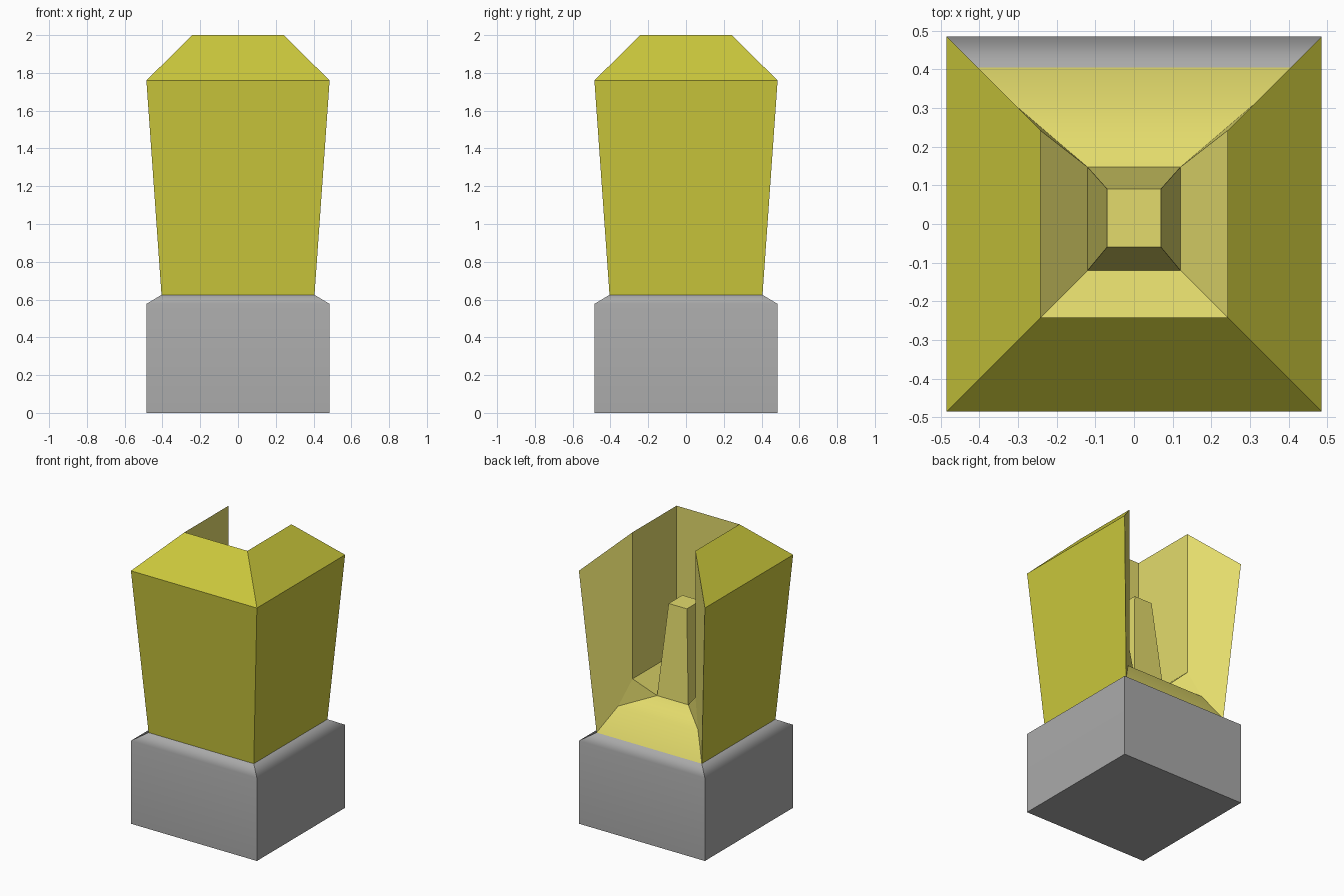
import bpy, bmesh

if "Cube" in bpy.data.objects:
    bpy.data.objects.remove(bpy.data.objects["Cube"])


def material(name, color):
    m = bpy.data.materials.new(name)
    m.diffuse_color = (*color, 1)
    m.use_nodes = True
    m.node_tree.nodes["Principled BSDF"].inputs["Base Color"].default_value = m.diffuse_color
    return m


GRAY = material("stone gray", (0.40, 0.40, 0.40))
OLIVE = material("yellow outside", (0.60, 0.58, 0.045))
PALE = material("pale yellow inside", (0.77, 0.71, 0.15))


def ring(bm, x, z, y0=None, y1=None):
    """Rectangle corners: back left, front left, front right, back right."""
    y0 = -x if y0 is None else y0
    y1 = x if y1 is None else y1
    return [bm.verts.new(c) for c in ((-x, y1, z), (-x, y0, z), (x, y0, z), (x, y1, z))]


def bands(bm, rings, sides, mats):
    """Join successive rings with quads on the chosen number of sides."""
    for a, b, mat in zip(rings, rings[1:], mats):
        for i in range(sides):
            j = (i + 1) % 4
            bm.faces.new((a[i], a[j], b[j], b[i])).material_index = mat


def finish(bm, name, mats):
    me = bpy.data.meshes.new(name)
    bm.to_mesh(me)
    bm.free()
    for m in mats:
        me.materials.append(m)
    ob = bpy.data.objects.new(name, me)
    bpy.context.collection.objects.link(ob)
    return ob


# Gray base block with a softly shaded chamfer
bm = bmesh.new()
low, mid, top = ring(bm, 0.485, 0), ring(bm, 0.485, 0.577), ring(bm, 0.405, 0.625)
bands(bm, [low, mid, top], 4, [0, 0])
bm.faces.new(low[::-1])
for f in bm.faces:
    f.smooth = True
for e in bm.edges:
    e.smooth = set(e.verts) <= set(mid)
base = finish(bm, "base_block", [GRAY])
wn = base.modifiers.new("weighted normals", 'WEIGHTED_NORMAL')
wn.keep_sharp = True

# Three-sided shell, open at the back, with sloped floor inside
bm = bmesh.new()
foot = ring(bm, 0.405, 0.625)
brim = ring(bm, 0.485, 1.76)
lip = ring(bm, 0.242, 2.0)
wall = ring(bm, 0.242, 0.98)
hole = ring(bm, 0.12, 0.86, y1=0.147)
bands(bm, [foot, brim, lip, wall, hole], 3, [0, 0, 1, 1])
step = {i: bm.verts.new((s * 0.307, 0.307, 0.798)) for i, s in ((0, -1), (3, 1))}
# mitred wall ends
for i in (0, 3):
    loops = [(foot[i], brim[i], lip[i], wall[i], step[i]), (wall[i], hole[i], step[i])]
    for vs in loops:
        bm.faces.new(vs if i == 0 else vs[::-1]).material_index = 1
# back slope
slope = [(foot[3], foot[0], step[0], step[3]), (step[3], step[0], hole[0], hole[3])]
for vs in slope:
    f = bm.faces.new(vs)
    f.material_index = 1
    f.smooth = True
for e in bm.edges:
    e.smooth = set(e.verts) == set(step.values())
finish(bm, "open_shell", [OLIVE, PALE])

# Tapered post in the middle
bm = bmesh.new()
post_low = ring(bm, 0.12, 0.86, y1=0.147)
post_top = ring(bm, 0.07, 1.493, -0.06, 0.091)
bands(bm, [post_low, post_top], 4, [0])
bm.faces.new(post_top)
finish(bm, "centre_post", [PALE])

# Orient the closed parts outward
for name in ("base_block", "centre_post"):
    me = bpy.data.objects[name].data
    b = bmesh.new()
    b.from_mesh(me)
    bmesh.ops.recalc_face_normals(b, faces=b.faces)
    b.to_mesh(me)
    b.free()
